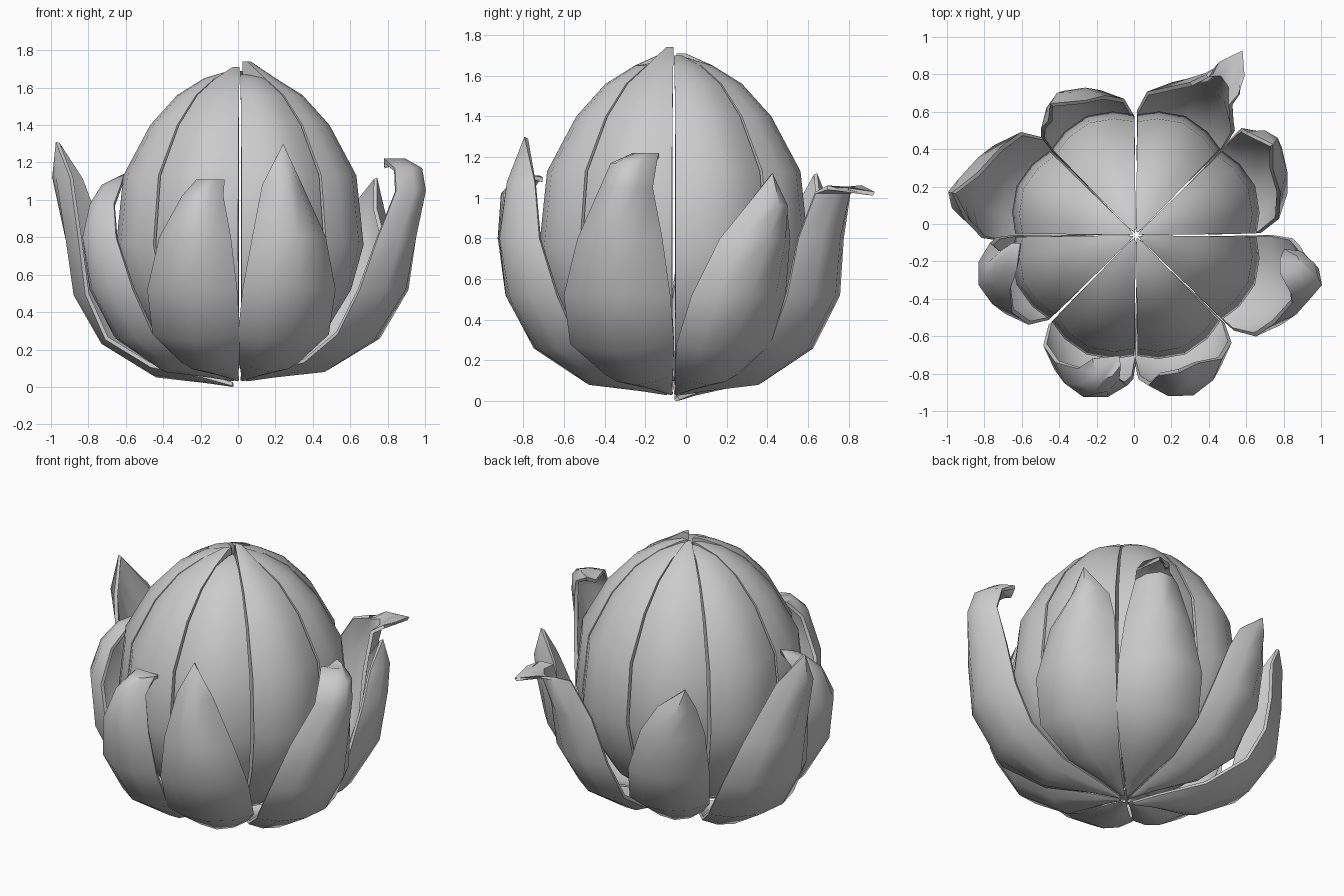
import bpy, bmesh, math

if "Cube" in bpy.data.objects:
    bpy.data.objects.remove(bpy.data.objects["Cube"])

CX, CY = 0.01, -0.06          # axis of the fruit

grey = bpy.data.materials.new("pale_grey")
grey.diffuse_color = (0.6, 0.6, 0.6, 1)
grey.use_nodes = True
grey.node_tree.nodes["Principled BSDF"].inputs["Base Color"].default_value = grey.diffuse_color


def polar(r, deg, z):
    a = math.radians(deg)
    return (CX + r * math.cos(a), CY + r * math.sin(a), z)


def finish(bm, name, angle):
    bmesh.ops.remove_doubles(bm, verts=bm.verts, dist=0.0005)
    me = bpy.data.meshes.new(name)
    bm.to_mesh(me)
    bm.free()
    me.materials.append(grey)
    ob = bpy.data.objects.new(name, me)
    bpy.context.collection.objects.link(ob)
    bpy.ops.object.select_all(action='DESELECT')
    ob.select_set(True)
    bpy.context.view_layer.objects.active = ob
    bpy.ops.object.shade_smooth_by_angle(angle=math.radians(angle))
    return ob


# Fruit segment: wedge whose crowned back follows (z, radius)
BACK = [(0.10, 0.05), (0.13, 0.25), (0.30, 0.48), (0.52, 0.62), (0.76, 0.69),
        (1.13, 0.65), (1.40, 0.50), (1.56, 0.35), (1.65, 0.20)]


def segment(i, top):
    mid = 22.5 + 45 * i
    bm = bmesh.new()
    rings = []
    for z, r in BACK + [(top, 0.06)]:
        ring = [bm.verts.new(polar(r * k, mid + a, z))
                for a, k in ((-21.7, .935), (-12, .975), (0, 1), (12, .975), (21.7, .935))]
        ring.append(bm.verts.new(polar(0.014, mid, z)))
        rings.append(ring)
    n = len(rings[0])
    for lo, hi in zip(rings, rings[1:]):
        for j in range(n):
            k = (j + 1) % n
            bm.faces.new((lo[j], lo[k], hi[k], hi[j]))
    bm.faces.new(rings[0][::-1])
    bm.faces.new(rings[-1])
    finish(bm, f"fruit_segment_{i + 1}", 40)


for i, top in enumerate((1.70, 1.69, 1.71, 1.68, 1.69, 1.71, 1.67, 1.74)):
    segment(i, top)


# Peel petal body shared by all petals: (radius, z, half angle)
BODY = [(.04, .03, 16), (.18, .05, 20), (.45, .08, 22),
        (.71, .25, 22.2), (.87, .52, 19.5), (.91, .80, 14.5)]

# Each petal, counter-clockwise: radius scale, width scale, tip as (radius, z, angle)
PETALS = [
    (1.00, 1.0, [(.92, .96, 34.5), (.88, 1.12, 33.5)]),
    (1.00, 1.0, [(.98, 1.02, 62), (1.06, 1.04, 60), (1.13, 1.01, 60)]),
    (0.95, 1.0, [(.87, .97, 119), (.84, 1.12, 123)]),
    (1.07, 1.1, [(1.03, 1.12, 167), (1.01, 1.31, 167)]),
    (0.97, 1.0, [(.83, .98, 195), (.75, 1.08, 190), (.62, 1.14, 184)]),
    (1.00, 1.0, [(.88, 1.02, 255), (.79, 1.11, 257), (.65, 1.10, 262)]),
    (1.00, 1.04, [(.86, 1.08, 287.5), (.77, 1.30, 287.5)]),
    (1.09, 1.0, [(1.03, 1.05, 345), (1.0, 1.17, 347), (.90, 1.22, 350), (.78, 1.19, 350.5)]),
]


def cupped(r, z, a, h, t):
    """Point across a petal; its edges curl inward along the surface normal."""
    w = min(1, max(0, z) / 0.5)
    lift = 0.06 * min(1, r / 0.4) * (1 - w)
    return polar(r * (1 - 0.115 * t * t * w), a + h * t, z + lift * t * t)


def petal(i, scale, width, tip):
    mid = 22.5 + 45 * i
    drop = 0.03 if i == 3 else 0          # one petal reaches the ground
    # the body turns gradually toward the start of the tip
    turn, z_tip = tip[0][2] - mid, tip[0][1]
    rows = [(r * scale, z - drop, mid + turn * (z / z_tip) ** 2, h * width) for r, z, h in BODY]
    # the tip narrows to a point
    last = len(tip) - 1
    rows += [(r, z, a, 8.5 * (1 - (k / last) ** 2)) for k, (r, z, a) in enumerate(tip)]
    bm = bmesh.new()
    grid = [[bm.verts.new(cupped(r, z, a, h, t)) for t in (-1, -.55, 0, .55, 1)] if h else
            [bm.verts.new(polar(r, a, z))] * 5 for r, z, a, h in rows]
    for lo, hi in zip(grid, grid[1:]):
        for j in range(4):
            corners = [lo[j], lo[j + 1], hi[j + 1], hi[j]]
            bm.faces.new(list(dict.fromkeys(corners)))
    ob = finish(bm, f"peel_petal_{i + 1}", 50)
    shell = ob.modifiers.new("thickness", 'SOLIDIFY')
    shell.thickness = 0.022
    shell.offset = -1
    bpy.ops.object.modifier_apply(modifier=shell.name)
    bpy.ops.object.shade_smooth_by_angle(angle=math.radians(50))


for i, spec in enumerate(PETALS):
    petal(i, *spec)
